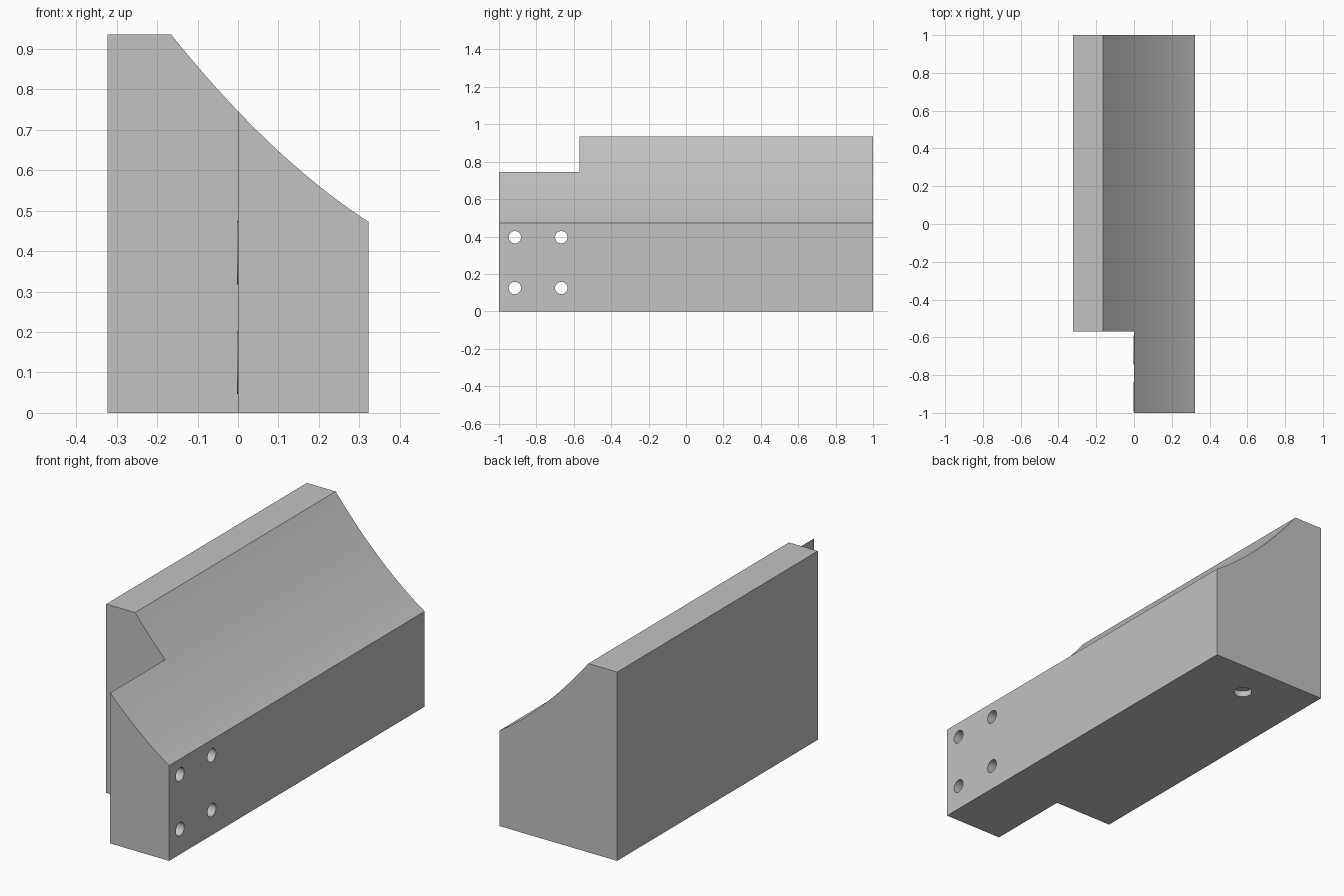
import bpy, bmesh, math
from mathutils import Matrix

if "Cube" in bpy.data.objects:
    bpy.data.objects.remove(bpy.data.objects["Cube"], do_unlink=True)

grey = bpy.data.materials.new("plain grey")
grey.use_nodes = True
COLOR = (0.54, 0.54, 0.54, 1)
grey.diffuse_color = COLOR
grey.node_tree.nodes["Principled BSDF"].inputs["Base Color"].default_value = COLOR


def make_object(name, bm):
    bmesh.ops.recalc_face_normals(bm, faces=bm.faces)
    mesh = bpy.data.meshes.new(name)
    bm.to_mesh(mesh)
    bm.free()
    mesh.materials.append(grey)
    obj = bpy.data.objects.new(name, mesh)
    bpy.context.collection.objects.link(obj)
    return obj


def extrude_y(name, profile, y0, y1):
    bm = bmesh.new()
    face = bm.faces.new([bm.verts.new((x, y0, z)) for x, z in profile])
    new = bmesh.ops.extrude_face_region(bm, geom=[face])["geom"]
    verts = [v for v in new if isinstance(v, bmesh.types.BMVert)]
    bmesh.ops.translate(bm, verts=verts, vec=(0, y1 - y0, 0))
    return make_object(name, bm)


def cylinder(name, radius, depth, center, along_x=True):
    turn = Matrix.Rotation(math.pi / 2, 4, "Y") if along_x else Matrix.Identity(4)
    bm = bmesh.new()
    bmesh.ops.create_cone(bm, cap_ends=True, segments=40, radius1=radius, radius2=radius,
                          depth=depth, matrix=Matrix.Translation(center) @ turn)
    return make_object(name, bm)


def cut(obj, cutter):
    mod = obj.modifiers.new("cut", "BOOLEAN")
    mod.operation = "DIFFERENCE"
    mod.solver = "EXACT"
    mod.object = cutter
    bpy.context.view_layer.objects.active = obj
    bpy.ops.object.modifier_apply(modifier=mod.name)


def discard(obj):
    bpy.data.objects.remove(obj, do_unlink=True)


# Block profile: straight sides, short flat top and a hollow curved slope
half, top_x, top_z, low_z, sag, steps = 0.323, -0.165, 0.935, 0.472, 0.0365, 28
profile = [(-half, 0), (-half, top_z)]
for i in range(steps + 1):
    t = i / steps
    profile.append((top_x + (half - top_x) * t,
                    top_z + (low_z - top_z) * t - 4 * sag * t * (1 - t)))
profile.append((half, 0))
block = extrude_y("curved_block", profile, -1, 1)

# Front notch that leaves a narrow mounting tab
notch = extrude_y("notch_cutter", [(-1, -1), (-1, 2), (0, 2), (0, -1)], -2, -0.57)
cut(block, notch)
discard(notch)

# Four bolt holes through the tab, each with a thin pad on its inner face
parts = [block]
for y in (-0.915, -0.667):
    for z in (0.125, 0.396):
        bore = cylinder("bore_cutter", 0.033, 1, (0.1, y, z))
        pad = cylinder("bolt_pad", 0.078, 0.004, (-0.001, y, z))
        cut(block, bore)
        cut(pad, bore)
        discard(bore)
        parts.append(pad)

# Shallow round socket under the rear
socket = cylinder("socket_cutter", 0.043, 0.06, (0, 0.805, 0), along_x=False)
cut(block, socket)
discard(socket)

# Smooth curves, sharp edges
bpy.ops.object.select_all(action="DESELECT")
for part in parts:
    part.select_set(True)
bpy.context.view_layer.objects.active = block
bpy.ops.object.shade_smooth_by_angle(angle=math.radians(20))
